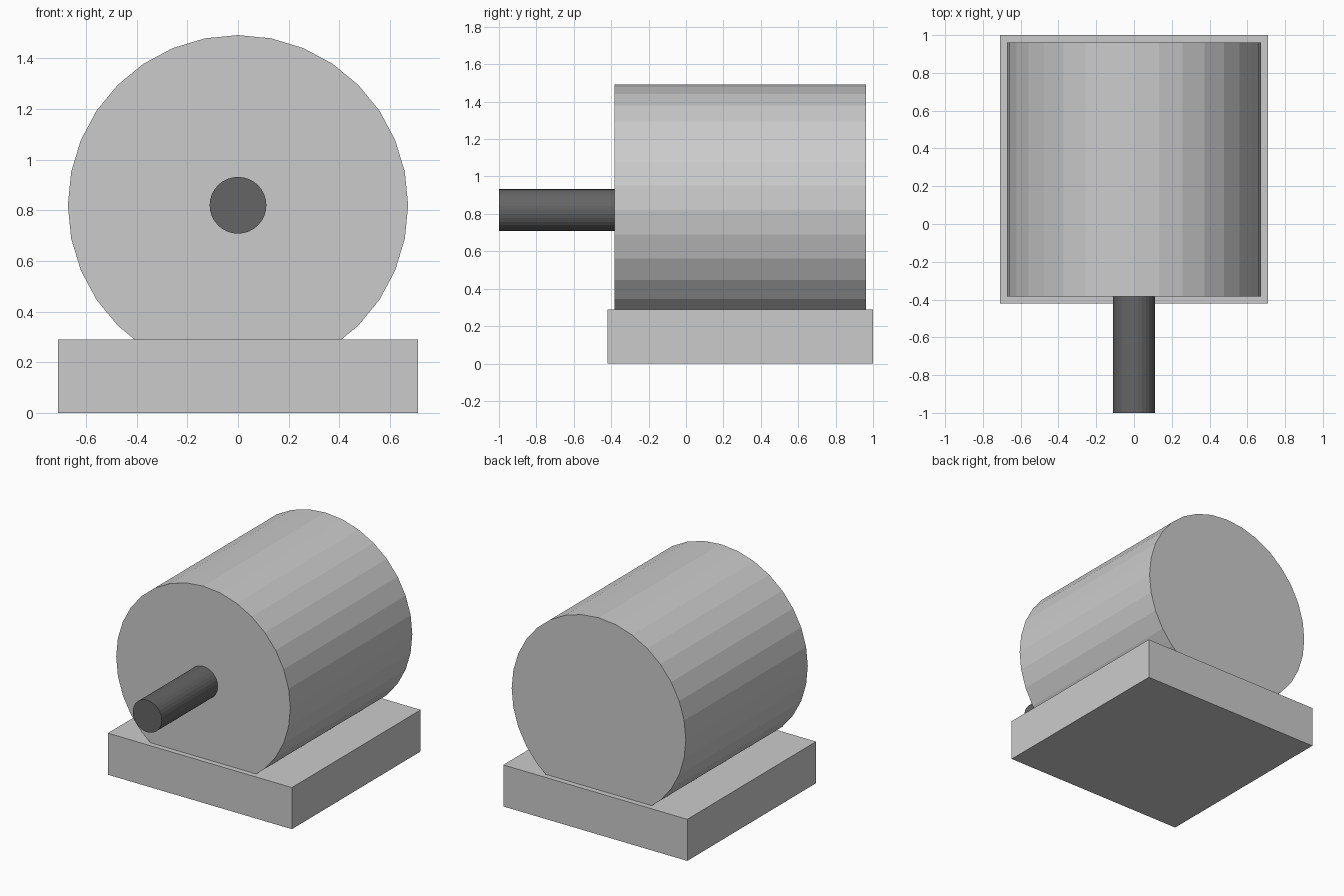
import bpy
from math import radians

if "Cube" in bpy.data.objects:
    bpy.data.objects.remove(bpy.data.objects["Cube"])


def cylinder_y(name, radius, y0, y1, z):
    """32-sided cylinder lying along the y axis."""
    bpy.ops.mesh.primitive_cylinder_add(
        vertices=32, radius=radius, depth=y1 - y0,
        location=(0, (y0 + y1) / 2, z), rotation=(radians(90), 0, 0))
    ob = bpy.context.object
    ob.name = name
    return ob


AXIS_Z = 0.82

# Square mounting plate
bpy.ops.mesh.primitive_cube_add(size=1, location=(0, 0.29, 0.145))
base = bpy.context.object
base.name = "base_plate"
base.scale = (1.42, 1.42, 0.29)

# Motor body, sunk slightly into the plate
cylinder_y("motor_body", 0.672, -0.383, 0.962, AXIS_Z)

# Dark output shaft
shaft = cylinder_y("output_shaft", 0.112, -1.0, -0.383, AXIS_Z)
dark = bpy.data.materials.new("dark_metal")
dark.diffuse_color = (0.13, 0.13, 0.13, 1)
dark.use_nodes = True
dark.node_tree.nodes["Principled BSDF"].inputs["Base Color"].default_value = dark.diffuse_color
shaft.data.materials.append(dark)
